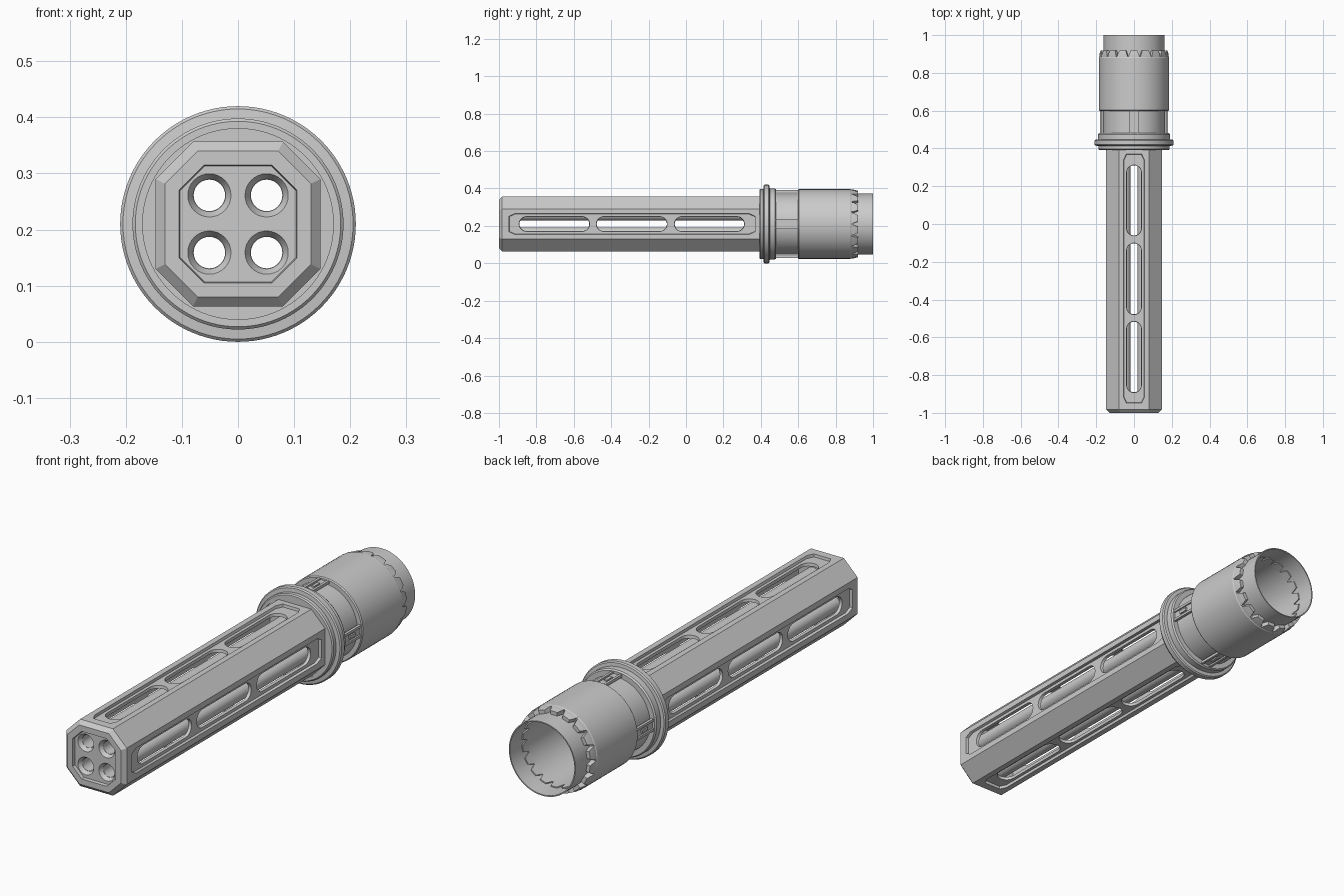
import bpy, bmesh
from math import sin, cos, pi, radians
from mathutils import Matrix, Vector

if "Cube" in bpy.data.objects:
    bpy.data.objects.remove(bpy.data.objects["Cube"])

CZ = 0.21                      # height of the long axis
AXIS = Matrix.Translation((0, 0, CZ))


def turn(a):
    return AXIS @ Matrix.Rotation(a, 4, 'Y')


def loft(name, rings, mat=AXIS, loop=False):
    """Skin equal-length rings of points; cap the ends, or join them if loop."""
    bm = bmesh.new()
    vs = [[bm.verts.new(mat @ Vector(p)) for p in r] for r in rings]
    n = len(vs[0])
    for a, b in zip(vs, vs[1:] + vs[:1] if loop else vs[1:]):
        for i in range(n):
            j = (i + 1) % n
            bm.faces.new((a[i], a[j], b[j], b[i]))
    if not loop:
        bm.faces.new(vs[0])
        bm.faces.new(vs[-1])
    bmesh.ops.recalc_face_normals(bm, faces=bm.faces)
    me = bpy.data.meshes.new(name)
    bm.to_mesh(me)
    bm.free()
    ob = bpy.data.objects.new(name, me)
    bpy.context.collection.objects.link(ob)
    return ob


def lathe(name, profile, n=64, at=(0, 0), loop=True):
    """Revolve (radius, y) points about the y axis."""
    rings = [[(at[0] + r * cos(2 * pi * i / n), y, at[1] + r * sin(2 * pi * i / n))
              for i in range(n)] for r, y in profile]
    return loft(name, rings, loop=loop)


def octagon(h, c, y):
    return [(x, y, z) for x, z in ((c, h), (h, c), (h, -c), (c, -h),
                                   (-c, -h), (-h, -c), (-h, c), (-c, h))]


def slot(y0, y1, r, z, n=10):
    pts = []
    for yc, a0 in ((y1 - r, 0), (y0 + r, pi)):
        pts += [(r * cos(a0 + pi * i / n), yc + r * sin(a0 + pi * i / n), z)
                for i in range(n + 1)]
    return pts


def panel(w, y0, y1, z):
    e, d = w - 0.014, 0.03
    return [(w, y0 + d, z), (w, y1 - d, z), (e, y1, z), (-e, y1, z),
            (-w, y1 - d, z), (-w, y0 + d, z), (-e, y0, z), (e, y0, z)]


def cut(ob, cutters):
    for c in cutters:
        c.hide_render = True
        m = ob.modifiers.new('cut', 'BOOLEAN')
        m.operation, m.solver, m.object = 'DIFFERENCE', 'EXACT', c
        bpy.context.view_layer.objects.active = ob
        bpy.ops.object.modifier_apply(modifier=m.name)
        bpy.data.objects.remove(c)


# Octagonal barrel shroud with chamfered front
shroud = loft('barrel_shroud', [octagon(.13, .072, -1), octagon(.147, .08, -.983),
                                octagon(.147, .08, .42)])
cutters = [loft('hollow_cutter', [octagon(.122, .068, -.955), octagon(.122, .068, .5)]),
           loft('face_cutter', [octagon(.107, .062, -1.02), octagon(.103, .06, -.985)])]

# Recessed side panels, each with three long slots
for k in range(4):
    m = turn(k * pi / 2)
    cutters.append(loft('panel_cutter', [panel(.053, -.945, .368, .135),
                                         panel(.057, -.949, .372, .16)], m))
    for y0, y1 in ((-.893, -.515), (-.48, -.10), (-.063, .313)):
        cutters.append(loft('slot_cutter', [slot(y0 + .004, y1 - .004, .036, .11),
                                            slot(y0, y1, .04, .137)], m))

# Mounting plate behind the barrel
plate = lathe('mounting_plate', [(.171, .395), (.171, .465)], loop=False)

# Four inner tubes and their countersunk holes
plate_cutters = []
for x in (-.051, .051):
    for z in (-.051, .051):
        cutters.append(lathe('hole_cutter', [(.0385, -1.02), (.0385, -.985), (.029, -.968),
                                             (.029, -.94)], 32, (x, z), False))
        plate_cutters.append(lathe('bore_cutter', [(.03, .3), (.03, .6)], 32, (x, z), False))
        lathe('inner_tube', [(.028, -.968), (.032, -.968), (.032, .468), (.028, .468)],
              32, (x, z))
cut(shroud, cutters)
cut(plate, plate_cutters)

# Stepped flange ring
lathe('flange_ring', [(.17, .392), (.183, .392), (.188, .397), (.188, .413), (.205, .415),
                      (.21, .42), (.21, .441), (.205, .446), (.19, .448), (.19, .475),
                      (.185, .482), (.15, .482), (.15, .4), (.17, .4)], 96)

# Neck, sleeve and thin end tube
lathe('neck', [(.163, .47), (.163, .62), (.152, .62), (.152, .47)])
lathe('sleeve', [(.152, .598), (.182, .598), (.186, .603), (.186, .88), (.182, .887),
                 (.152, .887)])
lathe('end_tube', [(.162, .87), (.162, 1), (.157, 1), (.157, .87)])

# Ring of tapered teeth at the sleeve end
TEETH = 18
for k in range(TEETH):
    rings = []
    for y, half, r1 in ((.88, .165, .184), (.895, .15, .184), (.919, .095, .178)):
        arc = [half * t for t in (-1, 0, 1)]
        rings.append([(r1 * sin(a), y, r1 * cos(a)) for a in arc] +
                     [(.152 * sin(a), y, .152 * cos(a)) for a in reversed(arc)])
    loft('sleeve_tooth', rings, turn(2 * pi * k / TEETH))


def box(name, x0, x1, y0, y1, z0, z1, m):
    return loft(name, [[(x0, y, z0), (x1, y, z0), (x1, y, z1), (x0, y, z1)]
                       for y in (y0, y1)], m)


# Four bridging clips over the neck, each a small frame with a latch
for k in range(4):
    m = turn(k * pi / 2)
    for s in (-1, 1):
        a, b = sorted((s * .016, s * .027))
        box('clip_rail', a, b, .475, .605, .169, .181, m)
    box('clip_pad', -.018, .018, .475, .605, .168, .174, m)
    box('clip_latch', -.007, .007, .52, .56, .172, .18, m)

# Smooth round surfaces, keep hard edges
bpy.ops.object.select_all(action='DESELECT')
for ob in bpy.context.scene.objects:
    ob.select_set(True)
bpy.context.view_layer.objects.active = shroud
bpy.ops.object.shade_smooth_by_angle(angle=radians(28))
